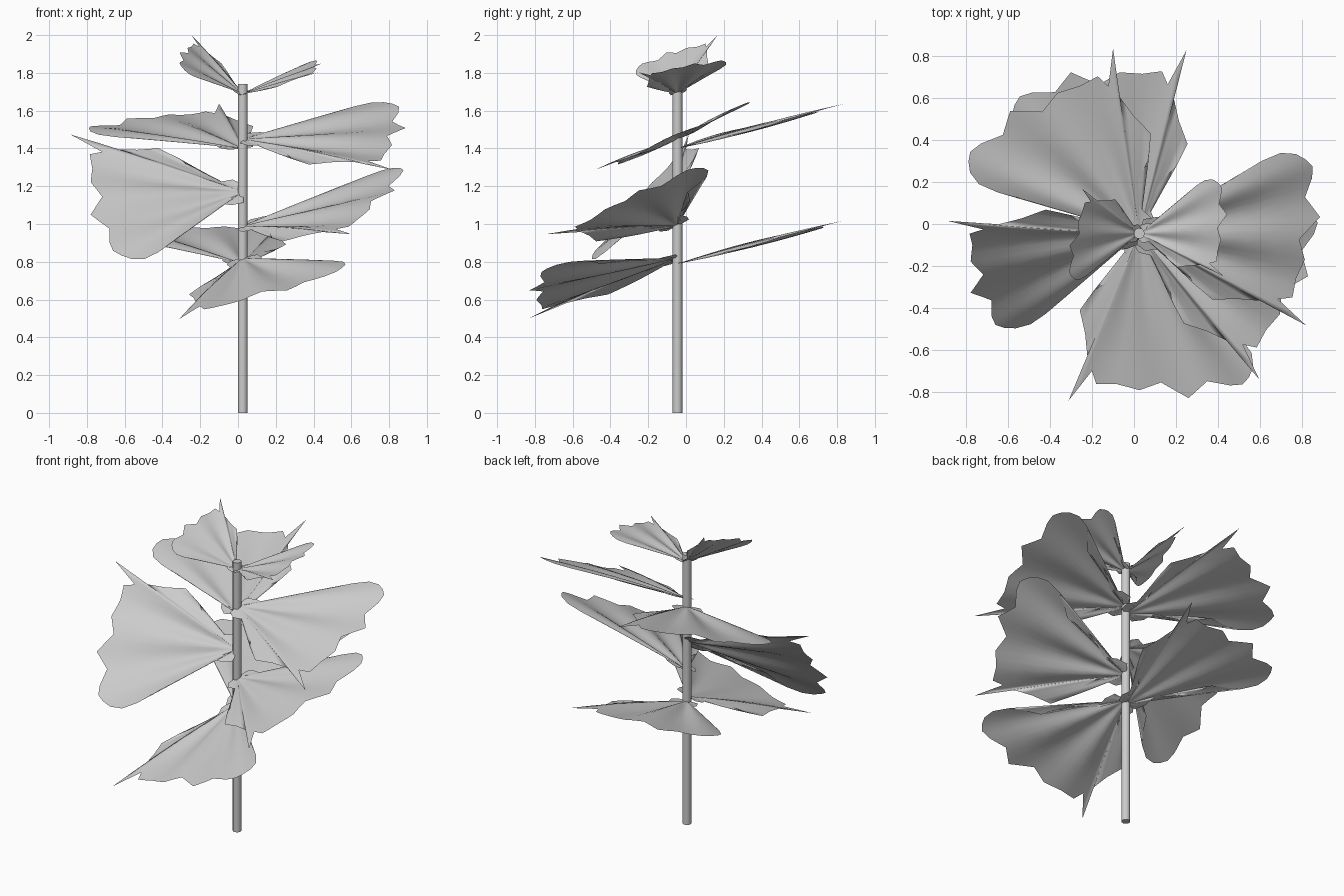
import bpy, math
from mathutils import Vector

if "Cube" in bpy.data.objects:
    bpy.data.objects.remove(bpy.data.objects["Cube"])

AXIS = (0.025, -0.045)

# Stem
bpy.ops.mesh.primitive_cylinder_add(vertices=12, radius=0.026, depth=1.74,
                                    location=(AXIS[0], AXIS[1], 0.87))
stem = bpy.context.object
stem.name = "stem"
bpy.ops.object.shade_smooth_by_angle(angle=math.radians(40))

# Shared leaf outline, in units of (vector to spike tip, vector to lobe tip)
OUTLINE = [(.06, -.075), (.12, -.085), (.15, -.03), (.19, .0), (.303, -.04), (.45, -.125),
           (.60, -.16), (.66, -.07), (.735, .0), (1, 0), (.77, .063), (.80, .12),
           (.70, .24), (.606, .388), (.464, .497), (.389, .696), (.232, .763),
           (.13, .908), (.06, .98), (0, 1), (-.06, 1), (-.106, .955), (-.108, .845),
           (-.05, .70), (.0, .593), (-.037, .437), (-.01, .30), (.02, .19),
           (-.05, .16), (-.075, .10), (-.04, .05)]
RINGS = 6


def refined(points):
    # Halve every outline segment so the pleats read smoothly
    out = []
    for p, q in zip(points, points[1:]):
        out += [p, ((p[0] + q[0]) / 2, (p[1] + q[1]) / 2)]
    return out + [points[-1]]


def leaf(name, base_z, spike, lobe):
    base = Vector((*AXIS, base_z))
    s, l = Vector(spike) - base, Vector(lobe) - base
    n = s.cross(l).normalized()
    edge = refined(OUTLINE)
    verts, faces = [base], []
    for r in range(1, RINGS + 1):
        t = r / RINGS
        for a, b in edge:
            f = b / (abs(a) + abs(b))            # 0 at spike, 1 at lobe
            reach = min(1, abs(a) + abs(b)) * math.sin(math.pi * t * 0.85)
            pleat = 0.016 * s.length * reach * math.cos(4 * math.pi * f)
            verts.append(base + s * a * t + l * b * t + n * pleat)
    m = len(edge)
    for i in range(m - 1):
        faces.append((0, 1 + i, 2 + i))
        for r in range(RINGS - 1):
            k = 1 + r * m + i
            faces.append((k, k + m, k + m + 1, k + 1))
    me = bpy.data.meshes.new(name)
    me.from_pydata(verts, [], faces)
    me.polygons.foreach_set("use_smooth", [True] * len(faces))
    ob = bpy.data.objects.new(name, me)
    bpy.context.collection.objects.link(ob)


# Leaves: joint height, spike tip, lobe tip
leaf("top_leaf_left", 1.69, (-.25, .17, 2.0), (-.30, -.25, 1.83))
leaf("top_leaf_right", 1.69, (.43, -.25, 1.80), (.40, .20, 1.86))
leaf("upper_leaf_right", 1.45, (.82, -.48, 1.28), (.82, .31, 1.63))
leaf("upper_leaf_back", 1.40, (-.10, .84, 1.63), (-.79, .30, 1.50))
leaf("middle_leaf_left", 1.17, (-.89, .02, 1.47), (-.62, -.49, .83))
leaf("middle_leaf_right", 0.99, (.60, -.74, .94), (.86, .05, 1.29))
leaf("lower_leaf_front", 0.82, (-.31, -.84, .49), (.55, -.73, .76))
leaf("lower_leaf_back", 0.79, (.25, .83, 1.01), (-.57, .57, .95))
